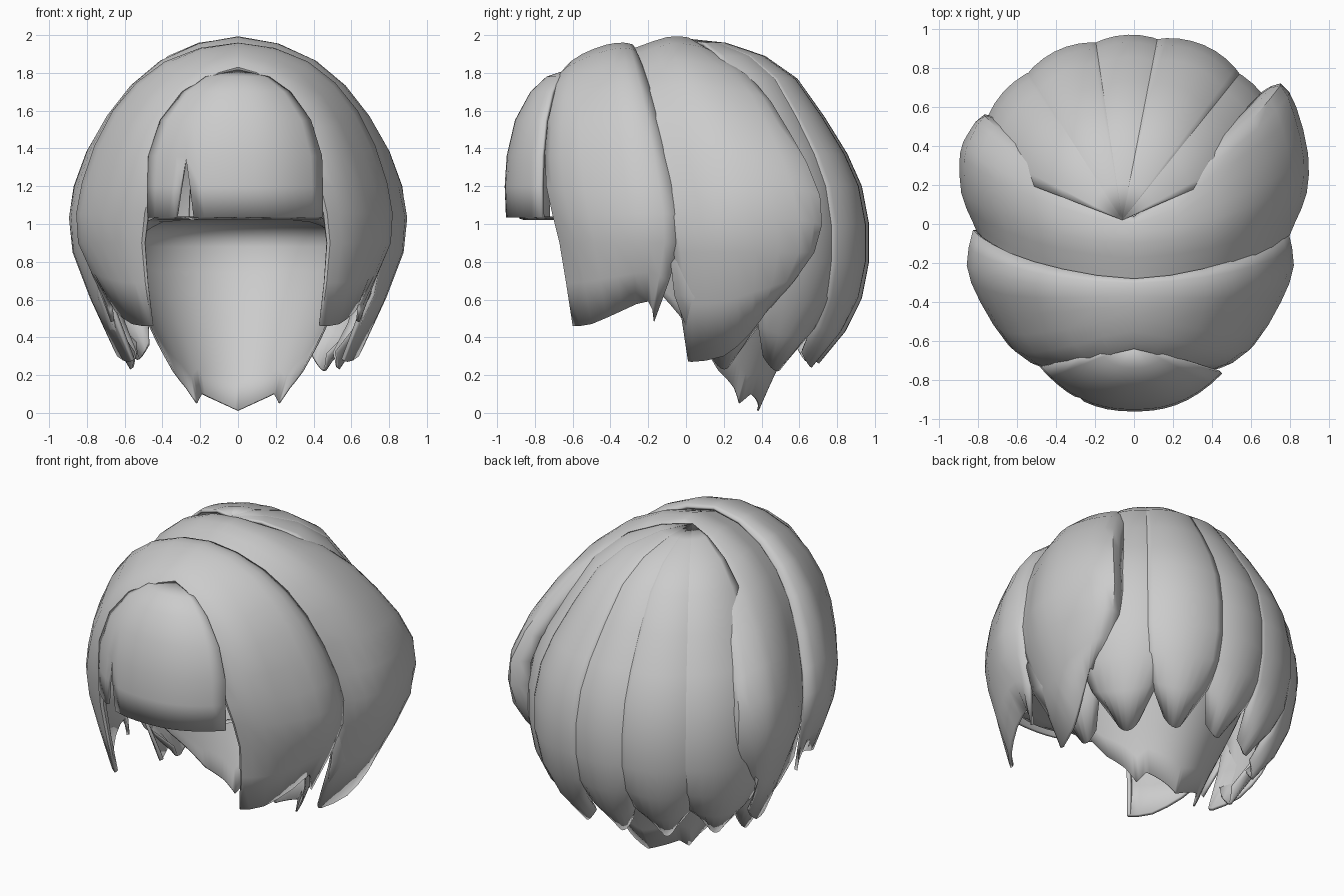
import bpy, bmesh, math
from mathutils import Vector

if "Cube" in bpy.data.objects:
    bpy.data.objects.remove(bpy.data.objects["Cube"])

hair = bpy.data.materials.new("hair_grey")
hair.diffuse_color = (0.6, 0.6, 0.6, 1)
hair.use_nodes = True
hair.node_tree.nodes["Principled BSDF"].inputs["Base Color"].default_value = hair.diffuse_color


def catmull(pts, steps):
    """Smooth open curve through the given points."""
    p = [Vector(q) for q in pts]
    p = [2 * p[0] - p[1]] + p + [2 * p[-1] - p[-2]]
    out = []
    for i in range(1, len(p) - 2):
        a, b, c, d = p[i - 1:i + 3]
        for k in range(steps):
            t = k / steps
            out.append(0.5 * (2 * b + (c - a) * t + (2 * a - 5 * b + 4 * c - d) * t * t
                              + (3 * b - a - 3 * c + d) * t ** 3))
    return out + [p[-2]]


def sheet(name, grid, thick=0.02, slit=None):
    """Surface through a grid of points, thickened inwards; slit leaves one column open."""
    bm = bmesh.new()
    vs = [[bm.verts.new(p) for p in row] for row in grid]
    for r0, r1 in zip(vs, vs[1:]):
        for j in range(len(r0) - 1):
            if j != slit:
                bm.faces.new((r0[j], r0[j + 1], r1[j + 1], r1[j]))
    bmesh.ops.remove_doubles(bm, verts=bm.verts, dist=0.002)
    bm.normal_update()
    mid = Vector((0, 0, 0.9))
    if sum(f.normal.dot(f.calc_center_median() - mid) * f.calc_area() for f in bm.faces) < 0:
        bmesh.ops.reverse_faces(bm, faces=bm.faces)
    me = bpy.data.meshes.new(name)
    bm.to_mesh(me)
    bm.free()
    me.materials.append(hair)
    ob = bpy.data.objects.new(name, me)
    bpy.context.collection.objects.link(ob)
    m = ob.modifiers.new("thickness", 'SOLIDIFY')
    m.thickness, m.offset = thick, -1
    bpy.ops.object.select_all(action='DESELECT')
    ob.select_set(True)
    bpy.context.view_layer.objects.active = ob
    bpy.ops.object.shade_smooth_by_angle(angle=math.radians(40))
    return ob


def loft(name, right, left):
    """Band of hair over the head, lofted across strands running tip to tip."""
    strands = [[(-x, y, z) for x, y, z in reversed(l)] + r[1:] for r, l in zip(right, left)]
    long = [catmull(s, 2) for s in strands]
    sheet(name, [catmull(row, 2) for row in zip(*long)])


def widen(strands, fx, fy=1.0):
    """Copy of strands scaled in x, and in y behind the crown."""
    return [[(x * fx, y * fy if y > .1 else y, z) for x, y, z in s] for s in strands]


def lerp_table(table, x):
    for (x0, y0), (x1, y1) in zip(table, table[1:]):
        if x <= x1:
            return y0 + (y1 - y0) * (x - x0) / (x1 - x0)
    return table[-1][1]


# Locks framing the face, tucked front edge to back edge
front_lock = [
    [(0, -.60, 1.79), (.17, -.66, 1.69), (.31, -.71, 1.48), (.42, -.71, 1.2), (.48, -.64, .9), (.44, -.58, .47)],
    [(0, -.64, 1.83), (.2, -.70, 1.73), (.35, -.74, 1.5), (.45, -.74, 1.2), (.50, -.67, .9), (.45, -.60, .46)],
    [(0, -.55, 1.90), (.3, -.62, 1.77), (.5, -.66, 1.52), (.6, -.65, 1.2), (.64, -.58, .9), (.55, -.50, .47)],
    [(0, -.42, 1.95), (.36, -.45, 1.83), (.6, -.46, 1.55), (.74, -.42, 1.2), (.77, -.38, .9), (.64, -.34, .54)],
    [(0, -.33, 1.96), (.38, -.32, 1.86), (.65, -.28, 1.6), (.81, -.23, 1.22), (.83, -.2, .9), (.67, -.2, .59)],
    [(0, -.28, 1.95), (.36, -.23, 1.84), (.62, -.15, 1.58), (.78, -.06, 1.2), (.8, -.03, .9), (.66, -.17, .48)],
]
# Wide locks over the ears, tucked under at both edges
side_lock = [
    [(0, -.36, 1.90), (.35, -.32, 1.79), (.60, -.25, 1.54), (.74, -.16, 1.2), (.76, -.08, .85), (.56, .01, .28)],
    [(0, -.25, 1.94), (.37, -.2, 1.83), (.63, -.12, 1.57), (.78, -.03, 1.2), (.82, .03, .85), (.58, .03, .27)],
    [(0, -.1, 1.99), (.4, -.05, 1.87), (.68, .05, 1.58), (.85, .13, 1.2), (.87, .18, .85), (.64, .2, .30)],
    [(0, 0, 1.99), (.42, .1, 1.85), (.7, .22, 1.56), (.87, .33, 1.2), (.87, .37, .85), (.69, .34, .42)],
    [(0, .02, 1.98), (.4, .25, 1.82), (.66, .42, 1.54), (.82, .56, 1.2), (.81, .6, .85), (.71, .43, .54)],
    [(0, .03, 1.96), (.38, .34, 1.78), (.61, .54, 1.5), (.75, .71, 1.15), (.73, .68, .85), (.70, .45, .56)],
    [(0, .04, 1.92), (.32, .36, 1.72), (.53, .55, 1.44), (.64, .66, 1.15), (.63, .64, .85), (.62, .46, .55)],
]
loft("front_locks", widen(front_lock, .975), widen(front_lock, 1.02))
# The left side ends further forward
loft("side_locks", side_lock, side_lock[:4] + widen(side_lock[4:], 1.02, .78))

# Softly fluted back locks fanning from the crown
BACK = [(0, 1.98), (.2, 1.96), (.42, 1.89), (.6, 1.77), (.75, 1.57), (.88, 1.37), (.96, 1.2),
        (1, 1.0), (1, .8), (.96, .6), (.87, .42), (.72, .24)]


def back_lock(name, centre, half, scale=1.0, lift=0.0, first=0):
    grid = []
    n = len(BACK) - 1
    for i, (r, z) in enumerate(BACK):
        if i < first:
            continue
        low = max(0, i - n + 3)
        taper = (1, .95, .8, .35)[low]
        row = []
        for k in range(-4, 5):
            u = k / 4
            a = math.radians(centre + half * taper * u)
            rr = r * scale * (1.01 - .04 * u * u)
            c = math.cos(a)
            y = .97 * math.copysign(abs(c) ** .8, c)
            row.append((-.06 * (1 - r) + .82 * rr * math.sin(a), .02 + .96 * rr * y,
                        z + lift * low / 3 + .08 * low / 3 * u * u))
        grid.append(row)
    sheet(name, grid)


for i, (c, h, s, l) in enumerate([(-57, 20, 1.03, .04), (-29, 18, 1.02, .03), (-2, 17, 1.01, .02),
                                  (25, 18, 1.03, 0), (52, 20, 1.01, -.02)]):
    back_lock(f"back_lock_{i + 1}", c, h, s, l)
# Small under locks behind the ears
for c, tag in ((-78, "left"), (78, "right")):
    back_lock("under_lock_" + tag, c, 16, .95, -.01, 5)

# Inner lining: rounded ceiling, back wall and jagged nape
HEM = [(0, .01), (36, .1), (45, .05), (54, .13), (70, .23), (90, .47), (110, .8), (130, 1.03), (180, 1.03)]
WALL = [(0, .38), (.25, .49), (.6, .68), (.8, .77), (.88, .78), (1.03, .74)]
CEILING = [(.93, .77), (.97, .745), (1.0, .70), (1.02, .63), (1.03, .5), (1.035, 0)]
rings = [[] for _ in range(13)]
for k in range(-60, 61):
    a = math.radians(k * 3)
    hem = lerp_table(HEM, abs(k * 3))
    depth = 1.0 if math.cos(a) > 0 else 1.15
    for i in range(13):
        if i < 7:
            z = hem + (max(.88, hem) - hem) * i / 6
            r = lerp_table(WALL, z)
        else:
            z, r = CEILING[i - 7]
            z = max(z, hem)
        rings[i].append((.78 * r * math.sin(a), depth * r * math.cos(a), z))
sheet("nape_lining", rings, 0.01)

# Straight fringe with a narrow slit: depth fraction, height, slit left, slit right
FRINGE = [(0, 1.82, -.28, -.28), (.35, 1.78, -.28, -.28), (.6, 1.70, -.28, -.28), (.84, 1.55, -.28, -.28),
          (.97, 1.36, -.28, -.28), (1, 1.2, -.305, -.255), (.98, 1.035, -.33, -.235)]
grid = []
for w, z, gap_l, gap_r in FRINGE:
    xs = [-.48 + (gap_l + .48) * k / 4 for k in range(5)]
    xs += [gap_r + (.45 - gap_r) * k / 12 for k in range(13)]
    grid.append([(x * min(1, w + .02), -.62 - .34 * w * (1 - .66 * abs(x / .48) ** 2.4), z) for x in xs])
sheet("fringe", grid, slit=4)
